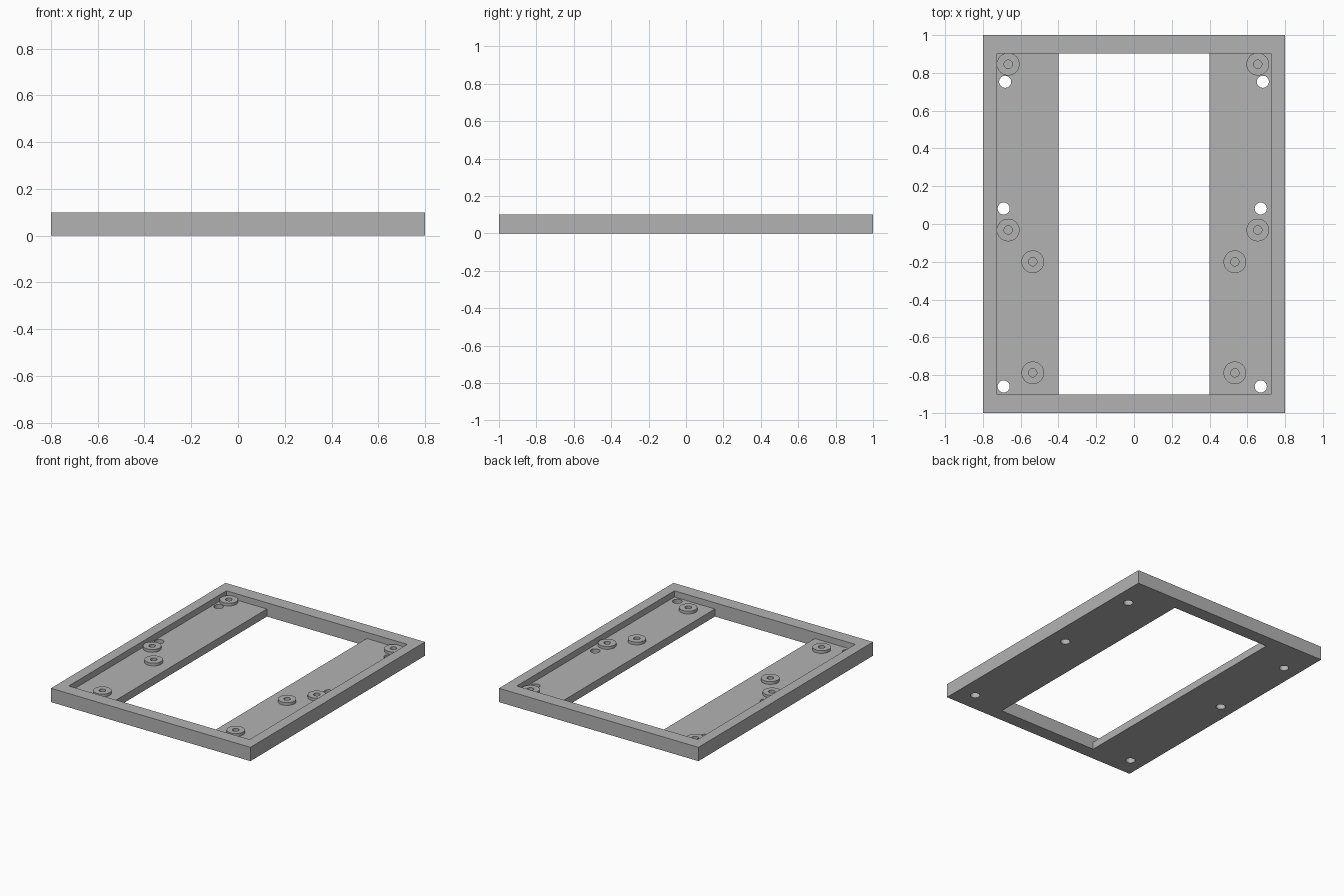
import bpy, bmesh, math

cube = bpy.data.objects.get("Cube")
if cube:
    bpy.data.objects.remove(cube, do_unlink=True)

HEIGHT, FLOOR, BOSS_TOP = 0.1, 0.055, 0.075
POCKET_X, POCKET_Y, OPENING_X = 0.725, 0.903, 0.4

grey = bpy.data.materials.new("plain_grey")
grey.use_nodes = True
grey.diffuse_color = (0.45, 0.45, 0.45, 1)
grey.node_tree.nodes["Principled BSDF"].inputs["Base Color"].default_value = grey.diffuse_color


def add_object(name, bm):
    bmesh.ops.recalc_face_normals(bm, faces=bm.faces)
    mesh = bpy.data.meshes.new(name)
    bm.to_mesh(mesh)
    bm.free()
    mesh.materials.append(grey)
    ob = bpy.data.objects.new(name, mesh)
    bpy.context.collection.objects.link(ob)
    return ob


def prism(name, outline, direction):
    """Extrude a closed outline of 3D points along a direction."""
    bm = bmesh.new()
    face = bm.faces.new([bm.verts.new(p) for p in outline])
    grown = bmesh.ops.extrude_face_region(bm, geom=[face], use_keep_orig=True)
    verts = [g for g in grown["geom"] if isinstance(g, bmesh.types.BMVert)]
    bmesh.ops.translate(bm, verts=verts, vec=direction)
    return add_object(name, bm)


def circle(x, y, z, radius, sides=32):
    return [(x + radius * math.cos(2 * math.pi * i / sides),
             y + radius * math.sin(2 * math.pi * i / sides), z) for i in range(sides)]


def finish(ob):
    """Smooth the round walls while keeping edges sharp."""
    bpy.ops.object.select_all(action='DESELECT')
    ob.select_set(True)
    bpy.context.view_layer.objects.active = ob
    bpy.ops.object.shade_smooth_by_angle(angle=math.radians(30))


def cut(target, cutter):
    bpy.context.view_layer.objects.active = target
    mod = target.modifiers.new("cut", 'BOOLEAN')
    mod.operation, mod.solver, mod.object = 'DIFFERENCE', 'EXACT', cutter
    bpy.ops.object.modifier_apply(modifier=mod.name)
    bpy.data.objects.remove(cutter, do_unlink=True)


# Tray block
tray = prism("tray_frame", [(-0.8, -1, 0), (0.8, -1, 0), (0.8, 1, 0), (-0.8, 1, 0)],
             (0, 0, HEIGHT))

# Stepped cutter: wide shallow pocket over a narrow through opening
half = [(POCKET_X, 0.2), (POCKET_X, FLOOR), (OPENING_X, FLOOR), (OPENING_X, -0.1)]
section = half + [(-x, z) for x, z in reversed(half)]
cut(tray, prism("pocket_cutter", [(x, -POCKET_Y, z) for x, z in section],
                (0, 2 * POCKET_Y, 0)))

# Through holes in the floor
holes = [(-0.682, 0.753), (0.682, 0.753), (-0.69, 0.082),
         (0.671, 0.082), (-0.69, -0.86), (0.671, -0.86)]
for x, y in holes:
    cut(tray, prism("hole_cutter", circle(x, y, -0.1, 0.032), (0, 0, 0.3)))
finish(tray)

# Raised round mounts with a blind screw hole
mounts = [(-0.666, 0.846), (0.655, 0.846), (-0.666, -0.032), (0.655, -0.032),
          (-0.536, -0.2), (0.534, -0.2), (-0.536, -0.788), (0.534, -0.788)]
for number, (x, y) in enumerate(mounts, 1):
    bm = bmesh.new()
    # Rings run up the outside, across the top and down the hole
    rings = [[bm.verts.new(p) for p in circle(x, y, z, r)]
             for r, z in ((0.06, FLOOR), (0.06, BOSS_TOP), (0.022, BOSS_TOP), (0.022, FLOOR))]
    for a, b in zip(rings, rings[1:] + rings[:1]):
        for i in range(len(a)):
            j = (i + 1) % len(a)
            bm.faces.new((a[i], a[j], b[j], b[i]))
    finish(add_object(f"screw_mount_{number}", bm))
